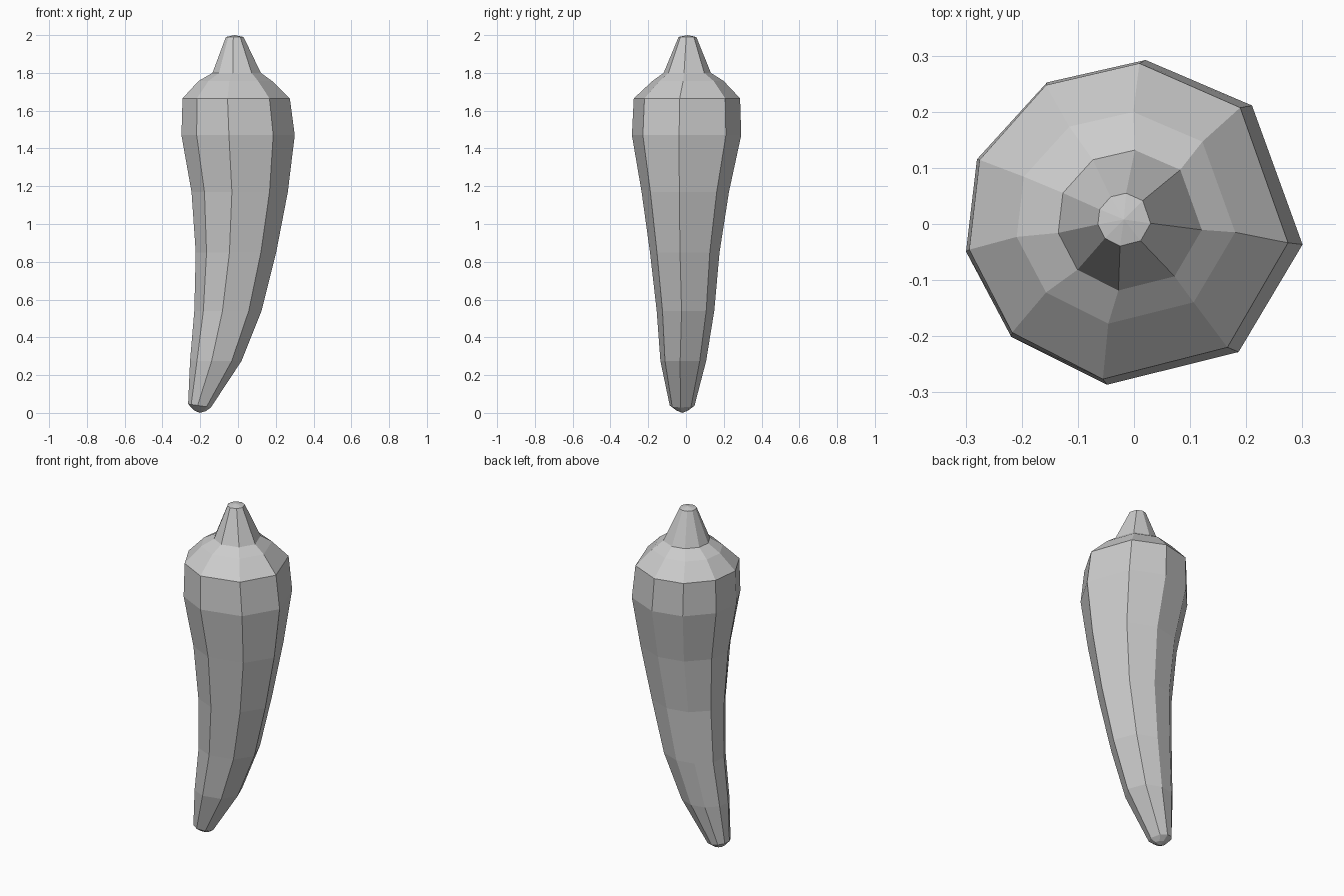
import bpy, bmesh, math

if "Cube" in bpy.data.objects:
    bpy.data.objects.remove(bpy.data.objects["Cube"])

# Nine slightly uneven directions around the pod
ANGLES = [86, 46, -7.5, -52, -99, -136, -170, 157, 120.6]

# Cross-sections: z, x min, x max, y min, y max, slope along x
RINGS = [
    (1.99, -0.065, 0.03, -0.04, 0.055, 0),       # stem top
    (1.80, -0.137, 0.122, -0.12, 0.132, 0),      # stem base
    (1.757, -0.212, 0.182, -0.18, 0.20, 0),      # shoulder
    (1.665, -0.298, 0.277, -0.28, 0.287, 0),
    (1.47, -0.304, 0.303, -0.29, 0.293, 0),      # widest
    (1.17, -0.25, 0.266, -0.238, 0.228, 0),
    (0.85, -0.227, 0.204, -0.193, 0.178, 0),
    (0.54, -0.234, 0.126, -0.157, 0.15, 0),
    (0.275, -0.256, 0.02, -0.137, 0.107, 0),
    (0.038, -0.265, -0.143, -0.087, 0.045, -0.15),  # tip
    (0.012, -0.235, -0.17, -0.05, 0.01, -0.08),
]


def make_ring(bm, z, x0, x1, y0, y1, slope):
    cx, cy, rx, ry = (x0 + x1) / 2, (y0 + y1) / 2, (x1 - x0) / 2, (y1 - y0) / 2
    verts = []
    for a in map(math.radians, ANGLES):
        dx = rx * math.cos(a)
        verts.append(bm.verts.new((cx + dx, cy + ry * math.sin(a), z + slope * dx)))
    return verts


def make_cap(bm, ring, point):
    apex = bm.verts.new(point)
    for i, v in enumerate(ring):
        bm.faces.new((v, ring[i - 1], apex))


# Curved pod and stem as one lofted body
bm = bmesh.new()
rings = [make_ring(bm, *r) for r in RINGS]
for a, b in zip(rings, rings[1:]):
    for i in range(len(ANGLES)):
        bm.faces.new((a[i - 1], a[i], b[i], b[i - 1]))
make_cap(bm, rings[0], (-0.018, 0.008, 2.0))
make_cap(bm, rings[-1], (-0.203, -0.02, 0.0))
bmesh.ops.recalc_face_normals(bm, faces=bm.faces)

mesh = bpy.data.meshes.new("chili_pepper")
bm.to_mesh(mesh)
bm.free()
pepper = bpy.data.objects.new("chili_pepper", mesh)
bpy.context.collection.objects.link(pepper)
